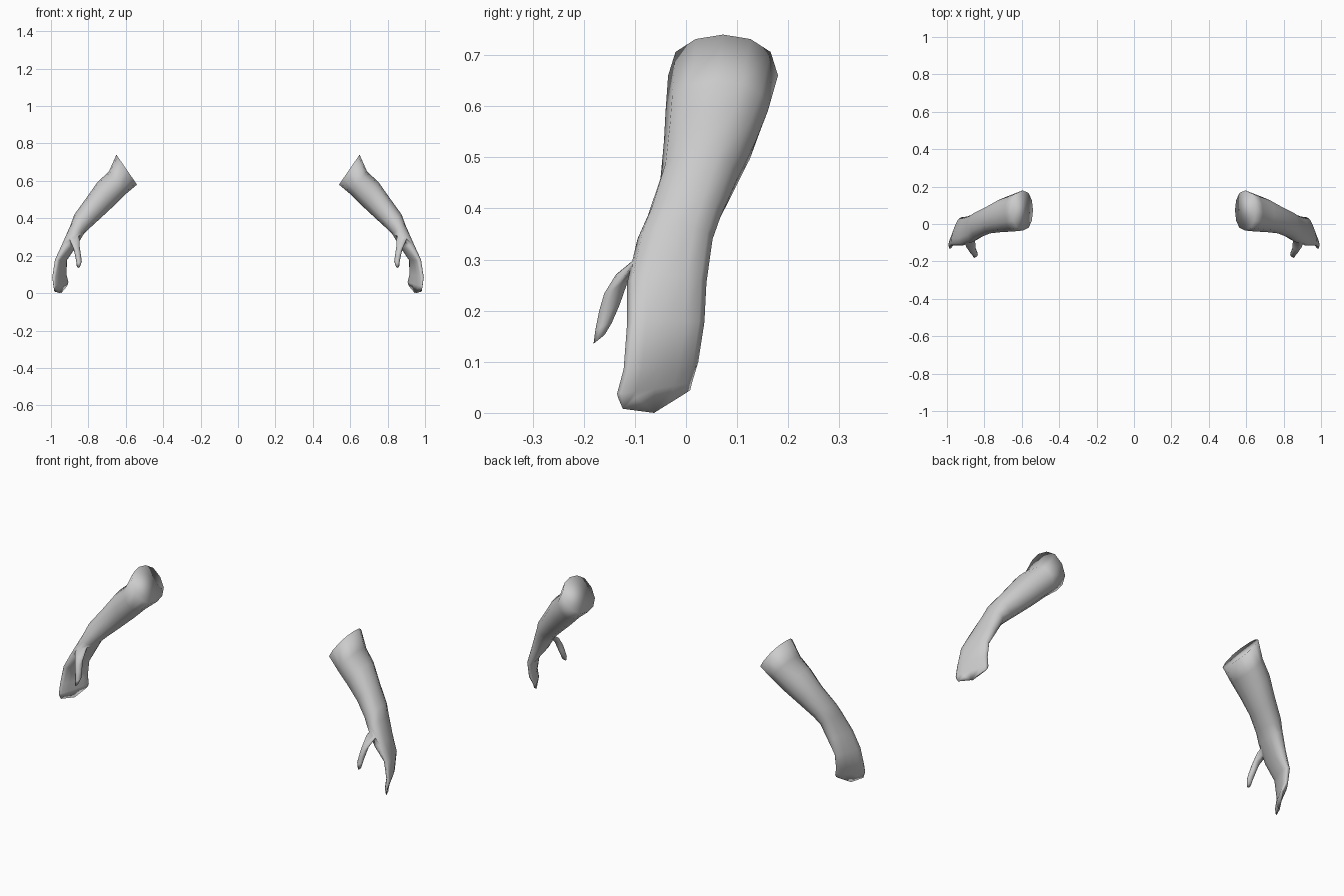
import bpy, bmesh, math
from mathutils import Vector

if "Cube" in bpy.data.objects:
    bpy.data.objects.remove(bpy.data.objects["Cube"])

SIDES = 12
skin = bpy.data.materials.new("plain grey")
skin.diffuse_color = (0.6, 0.6, 0.6, 1)
skin.use_nodes = True
skin.node_tree.nodes["Principled BSDF"].inputs["Base Color"].default_value = skin.diffuse_color


def loft(name, rings):
    """Bridge a list of vertex rings, cap both ends and shade smooth."""
    bm = bmesh.new()
    loops = [[bm.verts.new(p) for p in ring] for ring in rings]
    for a, b in zip(loops, loops[1:]):
        for i in range(SIDES):
            j = (i + 1) % SIDES
            bm.faces.new((a[i], a[j], b[j], b[i]))
    bm.faces.new(loops[0])
    bm.faces.new(loops[-1])
    bmesh.ops.recalc_face_normals(bm, faces=bm.faces[:])
    for f in bm.faces:
        f.smooth = True
    mesh = bpy.data.meshes.new(name)
    bm.to_mesh(mesh)
    bm.free()
    mesh.materials.append(skin)
    obj = bpy.data.objects.new(name, mesh)
    bpy.context.collection.objects.link(obj)
    return obj


def arm_ring(outer, inner, y0, y1, skew=0.0, tilt=0.0):
    """Rounded section between an outer and inner (x, z) point, y0 to y1."""
    o = Vector((outer[0], 0, outer[1]))
    n = Vector((inner[0], 0, inner[1]))
    mid, half = (o + n) / 2, (o - n) / 2
    ring = []
    for i in range(SIDES):
        a = 2 * math.pi * i / SIDES
        t, s = math.cos(a), math.sin(a)
        s = math.copysign(abs(s) ** 0.8, s) if abs(s) > 1e-6 else 0
        dy = t * (y1 - y0) / 2
        ring.append(mid + half * s + Vector((skew * dy, (y0 + y1) / 2 + dy, tilt * dy)))
    return ring


# forearm, wrist and curved hand: outer xz, inner xz, y range, skew, tilt
rings = [arm_ring(*s) for s in (
    ((.65, .74), (.54, .58), -.035, .18),
    ((.69, .65), (.60, .53), -.04, .16),
    ((.75, .595), (.66, .47), -.043, .137),
    ((.81, .51), (.73, .405), -.05, .10),
    ((.875, .42), (.79, .35), -.075, .068),
    ((.895, .365), (.825, .315), -.095, .052),
    ((.935, .27), (.872, .24), -.115, .04, -.15),
    ((.968, .18), (.925, .175), -.115, .036, -.3),
    ((.972, .09), (.938, .095), -.122, .024, -.45, .1),
    ((.958, .047), (.936, .05), -.135, .012, -.53, .15),
)]

# jagged fingertips: last ring gets its height from its position across the hand
tip_z = {-1.0: .03, -.87: .008, -.5: .03, 0.0: .0, .5: .022, .87: .038, 1.0: .044}
tips = []
for p in arm_ring((.951, 0), (.945, 0), -.133, .008, -.53):
    t = (p.y + .0625) / .0705
    p.z = tip_z[min(tip_z, key=lambda k: abs(k - t))]
    tips.append(p)
arm = loft("forearm_and_hand", rings + [tips])

# thumb: centre, x radius, y radius, slope of the section along y
thumb_rings = []
for x, y, z, rx, ry, slope in (
    (.882, -.065, .325, .025, .022, .6),
    (.875, -.105, .29, .027, .032, .6),
    (.864, -.137, .245, .018, .023, .5),
    (.856, -.150, .205, .016, .020, .3),
    (.850, -.161, .17, .015, .016, .4),
    (.853, -.170, .144, .009, .011, .8),
):
    thumb_rings.append([Vector((x + rx * math.sin(a), y + ry * math.cos(a),
                                z + slope * ry * math.cos(a)))
                        for a in (2 * math.pi * i / SIDES for i in range(SIDES))])
thumb = loft("thumb", thumb_rings)
thumb.hide_render = True
thumb.hide_viewport = True

# fuse the thumb with the hand, then mirror to the other side
union = arm.modifiers.new("thumb_union", 'BOOLEAN')
union.operation = 'UNION'
union.solver = 'EXACT'
union.object = thumb
arm.modifiers.new("other_arm", 'MIRROR').use_clip = False
